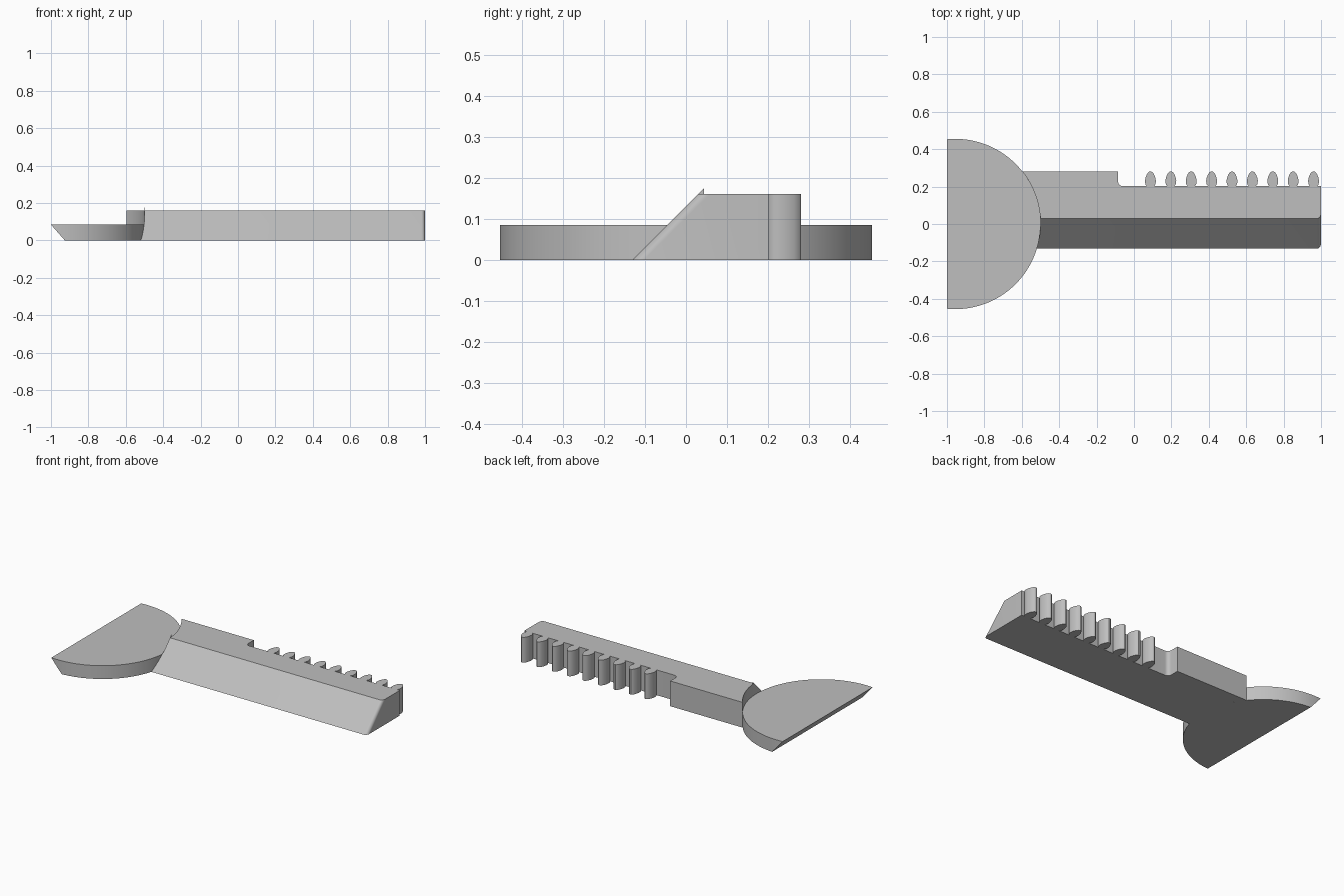
import bpy, bmesh, math
from mathutils import Vector

cube = bpy.data.objects.get("Cube")
if cube:
    bpy.data.objects.remove(cube, do_unlink=True)

grey = bpy.data.materials.new("plain grey")
grey.use_nodes = True
colour = (0.52, 0.52, 0.52, 1)
grey.diffuse_color = colour
grey.node_tree.nodes["Principled BSDF"].inputs["Base Color"].default_value = colour

DISC_X, DISC_R, DISC_H = -0.955, 0.455, 0.085
BAR_H, FRONT, ROOT, TIP = 0.161, -0.131, 0.202, 0.281


def prism(outline, height):
    """Extrude a flat outline upward from the ground."""
    bm = bmesh.new()
    face = bm.faces.new([bm.verts.new((x, y, 0)) for x, y in outline])
    up = bmesh.ops.extrude_face_region(bm, geom=[face])["geom"]
    bmesh.ops.translate(bm, vec=(0, 0, height),
                        verts=[v for v in up if isinstance(v, bmesh.types.BMVert)])
    bmesh.ops.recalc_face_normals(bm, faces=bm.faces)
    return bm


def slice_off(bm, point, normal):
    """Remove everything on the normal side of a plane and cap the cut."""
    bmesh.ops.bisect_plane(bm, geom=bm.verts[:] + bm.edges[:] + bm.faces[:],
                           plane_co=point, plane_no=normal, clear_outer=True)
    bmesh.ops.edgeloop_fill(bm, edges=[e for e in bm.edges if e.is_boundary])
    bmesh.ops.recalc_face_normals(bm, faces=bm.faces)


def finish(bm, name):
    mesh = bpy.data.meshes.new(name)
    bm.to_mesh(mesh)
    bm.free()
    mesh.materials.append(grey)
    obj = bpy.data.objects.new(name, mesh)
    bpy.context.collection.objects.link(obj)
    bpy.ops.object.select_all(action="DESELECT")
    obj.select_set(True)
    bpy.context.view_layer.objects.active = obj
    bpy.ops.object.shade_smooth_by_angle(angle=math.radians(30))
    return obj


def arc(cx, cy, r, start, end, steps):
    return [(cx + r * math.cos(start + (end - start) * i / steps),
             cy + r * math.sin(start + (end - start) * i / steps))
            for i in range(steps + 1)]


# Half disc with an undercut straight edge
disc = prism(arc(DISC_X, 0, DISC_R, 0, math.tau, 144)[:-1], DISC_H)
slice_off(disc, (-1, 0, DISC_H), (-DISC_H, 0, -0.074))
finish(disc, "half_disc_head")

# Rack bar outline: curved end against the disc, plain block, then teeth
outline = arc(DISC_X, 0, DISC_R, math.asin(-0.2 / DISC_R), math.asin(TIP / DISC_R), 40)
outline.append((-0.085, TIP))
outline += arc(-0.06, ROOT + 0.025, 0.025, math.pi, 1.5 * math.pi, 6)
half_tooth = [(0.018, 0), (0.025, 0.007), (0.028, 0.017), (0.029, 0.03),
              (0.026, 0.046), (0.02, 0.062), (0.012, 0.074), (0.004, 0.079)]
for i in range(9):
    centre = 0.088 + 0.109 * i
    outline += [(centre - w, ROOT + h) for w, h in half_tooth]
    outline += [(centre + w, ROOT + h) for w, h in reversed(half_tooth)]
outline += [(1, ROOT), (1, -0.2)]

# Sloping front and rounded end edge
bar = prism(outline, BAR_H)
slice_off(bar, (0, FRONT, 0), (0, -1, 1))
end_edge = [e for e in bar.edges
            if all(v.co.x > 0.999 for v in e.verts)
            and abs(e.verts[0].co.y - e.verts[1].co.y) > 0.1
            and abs(e.verts[0].co.z - e.verts[1].co.z) > 0.1]
bmesh.ops.bevel(bar, geom=end_edge, offset=0.02, segments=6, profile=0.5, affect="EDGES")
finish(bar, "toothed_bar")

# Thin pointed lip where the slope meets the disc
lip = bmesh.new()
ridge = BAR_H + FRONT
tri = lip.faces.new([lip.verts.new((-0.502, y, z)) for y, z in
                     ((ridge, BAR_H), (ridge + 0.014, BAR_H + 0.014), (ridge + 0.014, BAR_H))])
side = bmesh.ops.extrude_face_region(lip, geom=[tri])["geom"]
bmesh.ops.translate(lip, vec=Vector((0.003, 0, 0)),
                    verts=[v for v in side if isinstance(v, bmesh.types.BMVert)])
bmesh.ops.recalc_face_normals(lip, faces=lip.faces)
finish(lip, "slope_lip")
